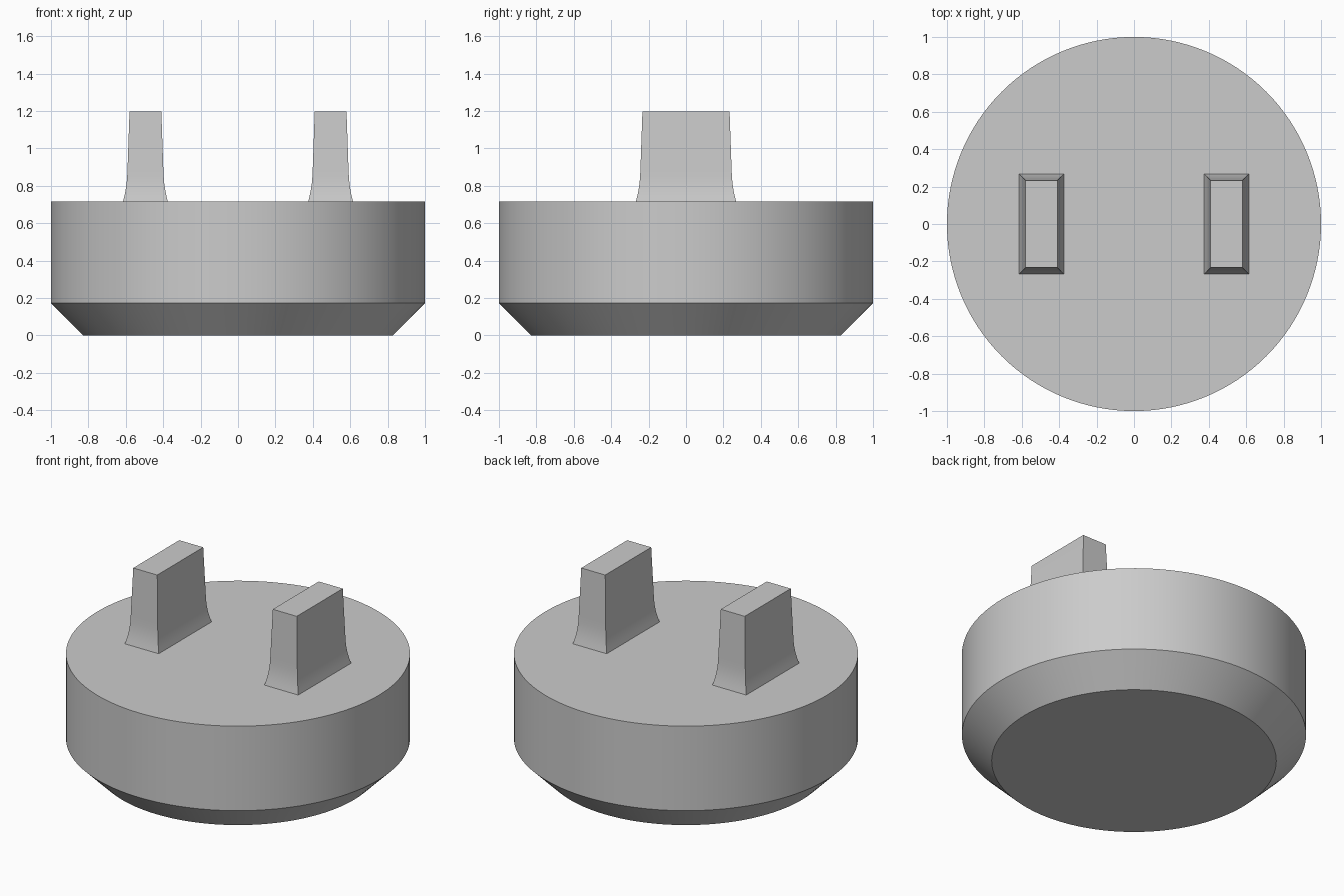
import bpy, bmesh, math

if "Cube" in bpy.data.objects:
    bpy.data.objects.remove(bpy.data.objects["Cube"])

grey = bpy.data.materials.new("plain grey")
grey.diffuse_color = (0.6, 0.6, 0.6, 1)
grey.use_nodes = True
grey.node_tree.nodes["Principled BSDF"].inputs["Base Color"].default_value = grey.diffuse_color


def loft(name, rings, smooth_angle):
    """Skin a stack of rings and cap both ends."""
    bm = bmesh.new()
    loops = [[bm.verts.new(p) for p in ring] for ring in rings]
    n = len(loops[0])
    for low, high in zip(loops, loops[1:]):
        for i in range(n):
            j = (i + 1) % n
            bm.faces.new((low[i], low[j], high[j], high[i]))
    bm.faces.new(loops[0][::-1])
    bm.faces.new(loops[-1])
    mesh = bpy.data.meshes.new(name)
    bm.to_mesh(mesh)
    bm.free()
    mesh.materials.append(grey)
    obj = bpy.data.objects.new(name, mesh)
    bpy.context.collection.objects.link(obj)
    bpy.ops.object.select_all(action='DESELECT')
    obj.select_set(True)
    bpy.context.view_layer.objects.active = obj
    bpy.ops.object.shade_smooth_by_angle(angle=math.radians(smooth_angle))
    return obj


def circle(r, z, n=128):
    return [(r * math.cos(2 * math.pi * i / n),
             r * math.sin(2 * math.pi * i / n), z) for i in range(n)]


def rectangle(cx, hx, hy, z):
    return [(cx - hx, -hy, z), (cx + hx, -hy, z),
            (cx + hx, hy, z), (cx - hx, hy, z)]


# Round body with a chamfered underside
loft("round_body", [circle(0.827, 0), circle(1, 0.173), circle(1, 0.715)], 30)

# Two upright prongs: (height, outward flare) from root to tip
flare = [(0.715, 0.035), (0.745, 0.0275), (0.78, 0.0205), (0.815, 0.0155),
         (0.85, 0.0125), (0.89, 0.0107), (1.197, 0.0)]
for side, label in ((-1, "left"), (1, "right")):
    loft(label + "_prong",
         [rectangle(side * 0.495, 0.085 + f, 0.233 + f, z) for z, f in flare], 30)
